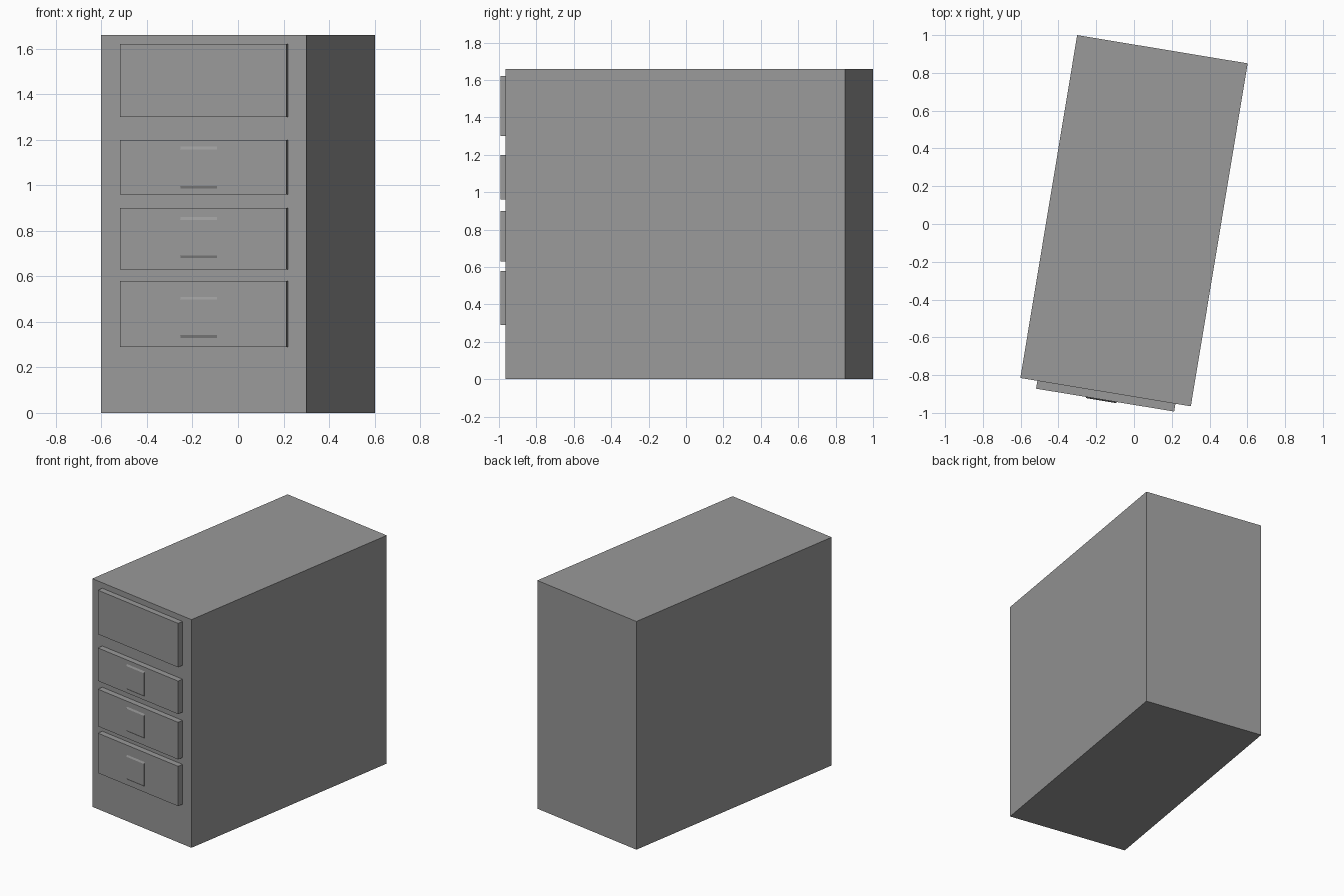
import bpy
import bmesh
from math import atan2
from mathutils import Matrix

cube = bpy.data.objects.get("Cube")
if cube:
    bpy.data.objects.remove(cube, do_unlink=True)

WIDTH, DEPTH, HEIGHT = 0.915, 1.84, 1.66
FRONT = -DEPTH / 2
PANEL = 0.042
PLACE = Matrix.Translation((0, 0.0175, 0)) @ Matrix.Rotation(atan2(-0.15, 0.905), 4, "Z")

grey = bpy.data.materials.new("mid_grey")
grey.use_nodes = True
COLOUR = (0.32, 0.32, 0.32, 1)
grey.diffuse_color = COLOUR
grey.node_tree.nodes["Principled BSDF"].inputs["Base Color"].default_value = COLOUR


def box(name, x, y, z, chamfer=0):
    """Box between (low, high) pairs; chamfer slopes its top and bottom towards the front."""
    bm = bmesh.new()
    bmesh.ops.create_cube(bm, size=1)
    for v in bm.verts:
        top, front = v.co.z > 0, v.co.y < 0
        v.co = (x[v.co.x > 0], y[not front], z[top])
        if front:
            v.co.z += -chamfer if top else chamfer
    mesh = bpy.data.meshes.new(name)
    bm.to_mesh(mesh)
    bm.free()
    mesh.materials.append(grey)
    obj = bpy.data.objects.new(name, mesh)
    obj.matrix_world = PLACE
    bpy.context.collection.objects.link(obj)
    return obj


# Cabinet body
box("cabinet_body", (-WIDTH / 2, WIDTH / 2), (FRONT, -FRONT), (0, HEIGHT))

# Drawer fronts, with a thin handle plate on the lower three
face = FRONT - PANEL
drawers = [
    ("top", (1.30, 1.62), None),
    ("upper", (0.96, 1.20), (0.985, 1.17)),
    ("middle", (0.63, 0.90), (0.68, 0.86)),
    ("lower", (0.29, 0.58), (0.33, 0.51)),
]
for name, span, handle in drawers:
    box(name + "_drawer", (-0.366, 0.375), (face, FRONT), span)
    if handle:
        box(name + "_handle", (-0.097, 0.067), (face - 0.006, face), handle, 0.012)
